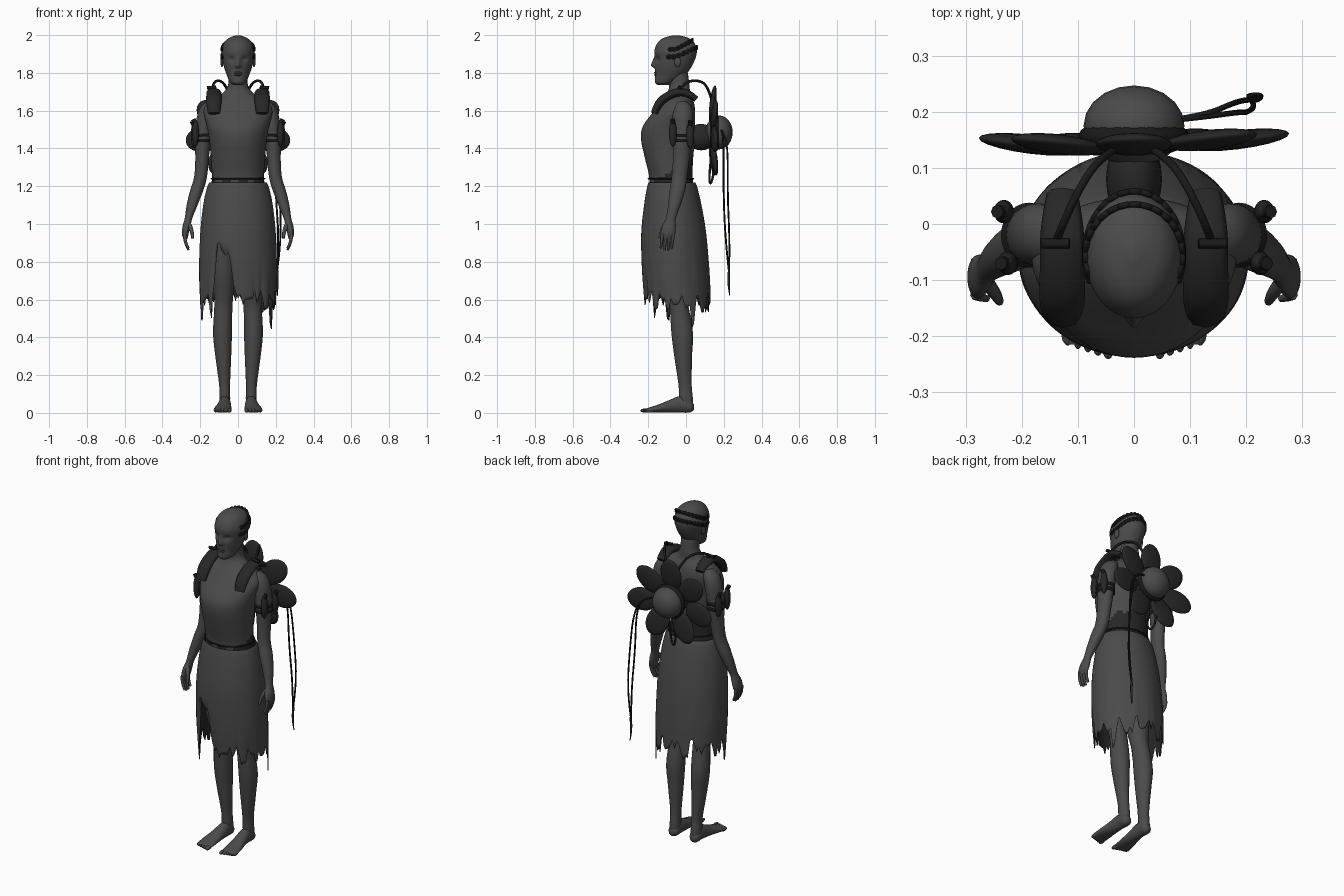
import bpy, bmesh, math, random
from mathutils import Matrix, Vector

if "Cube" in bpy.data.objects:
    bpy.data.objects.remove(bpy.data.objects["Cube"])
random.seed(4)


def material(name, v):
    m = bpy.data.materials.new(name)
    m.use_nodes = True
    m.diffuse_color = (v, v, v, 1)
    m.node_tree.nodes["Principled BSDF"].inputs["Base Color"].default_value = (v, v, v, 1)
    return m


GREY = material("ash grey", 0.07)
CHARCOAL = material("charcoal", 0.02)
BLACK = material("soft black", 0.01)


def finish(name, bm, mats, rule=None):
    """Turn a bmesh into a smooth object, colouring faces by an optional rule."""
    bmesh.ops.recalc_face_normals(bm, faces=bm.faces)
    for f in bm.faces:
        f.smooth = True
        if rule:
            f.material_index = rule(f.calc_center_median())
    me = bpy.data.meshes.new(name)
    bm.to_mesh(me)
    bm.free()
    for m in mats:
        me.materials.append(m)
    ob = bpy.data.objects.new(name, me)
    bpy.context.collection.objects.link(ob)
    return ob


def smooth_rings(rings, sub):
    """Catmull-Rom interpolation of the ring parameters."""
    out = []
    for i in range(len(rings) - 1):
        p = [rings[max(0, min(len(rings) - 1, i + k))] for k in (-1, 0, 1, 2)]
        for s in range(sub):
            t = s / sub
            out.append([0.5 * (2 * b + (c - a) * t + (2 * a - 5 * b + 4 * c - d) * t * t
                               + (3 * b - a - 3 * c + d) * t ** 3) for a, b, c, d in zip(*p)])
    return out + [list(rings[-1])]


def loft(name, rings, mats, seg=28, sub=4, warp=None, rule=None, cap=True):
    """Stack of ellipses, each given as (z, centre x, centre y, radius x, radius y)."""
    bm, loops = bmesh.new(), []
    for z, cx, cy, rx, ry in smooth_rings(rings, sub):
        loop = []
        for k in range(seg):
            a = math.tau * k / seg
            p = Vector((cx + rx * math.cos(a), cy + ry * math.sin(a), z))
            loop.append(bm.verts.new(warp(p, k) if warp else p))
        loops.append(loop)
    for lo, hi in zip(loops, loops[1:]):
        for k in range(seg):
            n = (k + 1) % seg
            bm.faces.new((lo[k], lo[n], hi[n], hi[k]))
    if cap:
        bm.faces.new(loops[0])
        bm.faces.new(loops[-1])
    return finish(name, bm, mats, rule)


def blob(name, loc, size, mat, rot=Matrix()):
    bm = bmesh.new()
    bmesh.ops.create_uvsphere(bm, u_segments=20, v_segments=12, radius=1)
    bm.transform(Matrix.Translation(loc) @ rot @ Matrix.Diagonal((*size, 1)))
    return finish(name, bm, [mat])


def cord(name, pts, r, mat, taper=None):
    cu = bpy.data.curves.new(name, "CURVE")
    cu.dimensions = "3D"
    cu.bevel_depth, cu.bevel_resolution, cu.resolution_u = r, 2, 6
    cu.use_fill_caps = True
    sp = cu.splines.new("NURBS")
    sp.points.add(len(pts) - 1)
    for i, p in enumerate(pts):
        sp.points[i].co = (*p, 1)
        sp.points[i].radius = taper[i] if taper else 1
    sp.use_endpoint_u, sp.order_u = True, 3
    cu.materials.append(mat)
    ob = bpy.data.objects.new(name, cu)
    bpy.context.collection.objects.link(ob)
    return ob


# Torso with neck; dark torn lining round the waist and lower back
loft("torso", [(1.16, 0, -.075, .145, .12), (1.25, 0, -.08, .138, .115), (1.35, 0, -.09, .143, .128),
               (1.45, 0, -.095, .153, .143), (1.52, 0, -.09, .165, .137), (1.6, 0, -.06, .182, .108),
               (1.65, 0, -.045, .15, .085), (1.69, 0, -.04, .085, .062), (1.73, 0, -.035, .054, .054),
               (1.8, 0, -.045, .05, .055)], [GREY, CHARCOAL], seg=48, sub=6,
     rule=lambda c: int(c.z < 1.225 + .75 * max(0, c.y + .15) + .012 * math.sin(70 * c.x)))


# Head with pressed-in eye sockets and a raised nose
def face(p, k):
    if p.y < -.08:
        socket = math.exp(-((abs(p.x) - .034) / .017) ** 2 - ((p.z - 1.872) / .014) ** 2)
        width = .009 + max(0, 1.875 - p.z) * .12
        nose = math.exp(-(p.x / width) ** 2) * max(0, 1 - abs(p.z - 1.838) / (.055 if p.z > 1.838 else .016))
        p.y += .012 * socket - .024 * nose
    return p


loft("head", [(1.735, 0, -.12, .02, .028), (1.75, 0, -.112, .042, .052), (1.79, 0, -.083, .06, .08),
              (1.83, 0, -.068, .074, .096), (1.88, 0, -.057, .084, .108), (1.92, 0, -.055, .086, .112),
              (1.96, 0, -.053, .073, .097), (1.985, 0, -.053, .048, .066), (1.999, 0, -.053, .01, .014)],
     [GREY], seg=72, sub=8, warp=face)
for z in (1.79, 1.801):
    blob("lip", (0, -.16, z), (.021, .009, .006), GREY)

# Braided headbands wrapped round the back of the skull
for side_z, back_z, ry, rx in ((1.925, 1.972, .09, .086), (1.885, 1.935, .113, .087)):
    for strand in (0, math.pi):
        pts = []
        for i in range(61):
            a = math.radians(-25 + 230 * i / 60)
            wave = .008 * math.sin(i * .9 + strand)
            lift = max(0, math.sin(a))
            pts.append((rx * math.cos(a), -.055 + ry * math.sin(a), side_z + (back_z - side_z) * lift + wave))
        cord("headband_braid", pts, .006, BLACK)


# Ragged skirt: every column of vertices gets its own hem height
SEG = 96
hem = []
for k in range(SEG):
    deg = 360 * k / SEG
    h = .6 + .035 * math.sin(k * .8) + random.uniform(-.05, .04)
    h += .27 * math.exp(-((deg - 247) / 17) ** 4)
    for tail, width, drop in ((28, 4, .19), (195, 5, .08), (60, 4, .1), (320, 4, .06), (225, 4, .07)):
        h -= drop * math.exp(-((deg - tail) / width) ** 2)
    hem.append(h)


def tear(p, k):
    fold = 1 + .012 * math.sin(k * .52) * max(0, 1.1 - p.z)
    p.x *= fold
    if p.z < .9:
        p.z = .9 - (.9 - p.z) * (.9 - hem[k]) / .3
    return p


skirt = loft("skirt", [(.6, 0, -.045, .2, .175), (.75, 0, -.055, .206, .178), (.95, 0, -.065, .2, .172),
                       (1.1, 0, -.07, .184, .152), (1.19, 0, -.073, .165, .134), (1.22, 0, -.075, .152, .124)],
             [GREY, CHARCOAL], seg=SEG, sub=5, warp=tear, cap=False)
lining = skirt.modifiers.new("lining", "SOLIDIFY")
lining.thickness, lining.offset, lining.material_offset = .005, -1, 1
cord("waist_cord", [(.142 * math.cos(a), -.08 + .12 * math.sin(a), 1.24)
                    for a in (math.tau * i / 24 for i in range(25))], .004, BLACK)

for s, side in ((1, "left"), (-1, "right")):
    # Arm and hand
    arm = [(.92, .278, -.098, .01, .026), (.95, .279, -.095, .018, .038), (.99, .272, -.09, .021, .036),
           (1.03, .262, -.08, .02, .026), (1.1, .243, -.062, .029, .033), (1.18, .218, -.045, .035, .041),
           (1.25, .198, -.035, .034, .041), (1.35, .19, -.025, .036, .044), (1.45, .186, -.02, .043, .051),
           (1.56, .172, -.018, .047, .055), (1.62, .155, -.018, .042, .046), (1.65, .14, -.02, .02, .022)]
    loft(side + "_arm", [(z, s * x, y, rx, ry) for z, x, y, rx, ry in arm], [GREY])
    for i in range(4):
        y, drop = -.125 + .019 * i, .01 * (i in (1, 2))
        cord(side + "_finger", [(s * .282, y, .95), (s * .285, y - .004, .91), (s * .262, y - .008, .872 - drop)],
             .009, GREY, (1.1, 1, .7))
    cord(side + "_thumb", [(s * .262, -.105, 1.0), (s * .242, -.13, .97), (s * .24, -.138, .925)],
         .011, GREY, (1.2, 1, .7))
    blob(side + "_ear", (s * .085, -.045, 1.86), (.008, .017, .03), GREY)

    # Upper arm bands and capsules
    for z in (1.44, 1.47):
        loft(side + "_arm_band", [(z - .007, s * .187, -.02, .05, .058), (z + .007, s * .187, -.02, .05, .058)],
             [BLACK], sub=1)
    for x, y, z in ((.225, -.07, 1.48), (.232, .022, 1.47)):
        blob(side + "_arm_capsule", (s * x, y, z), (.018, .021, .07), CHARCOAL)
        cord(side + "_capsule_clip", [(s * x, y, z + .05), (s * (x + .012), y, z + .075)], .012, BLACK)

    # Leg, foot and toes
    leg = [(.02, .07, .004, .028, .034), (.08, .07, 0, .029, .036), (.15, .071, -.005, .029, .035),
           (.3, .078, -.015, .042, .047), (.42, .082, -.02, .05, .057), (.55, .078, -.035, .048, .051),
           (.62, .076, -.05, .051, .053), (.75, .08, -.07, .067, .072), (.92, .085, -.08, .08, .085)]
    loft(side + "_leg", [(z, s * x, y, rx, ry) for z, x, y, rx, ry in leg], [GREY])
    foot = [(-.042, .07, .03, .012, .015), (-.02, .07, .034, .03, .032), (.03, .07, .045, .032, .044),
            (.09, .074, .034, .038, .033), (.15, .08, .022, .046, .021), (.2, .082, .014, .047, .013),
            (.215, .082, .012, .04, .009)]
    loft(side + "_foot", [(t, s * x, h, rx, rz) for t, x, h, rx, rz in foot], [GREY],
         warp=lambda p, k: Vector((p.x, -p.z, max(0, p.y))))
    for i in range(5):
        blob(side + "_toe", (s * (.046 + .018 * i), -.217 + .006 * i, .012), (.011 - .0007 * i, .024, .011), GREY)

    # Padded shoulder strap and the hoses that run to the back
    strap = cord(side + "_shoulder_strap", [(0, -.168, 1.585), (0, -.15, 1.64), (0, -.08, 1.69), (0, 0, 1.705),
                                            (0, .055, 1.66)], .022, CHARCOAL, (.8, 1.05, 1, 1, .7))
    strap.location.x, strap.scale.x = s * .128, 1.8
    cord(side + "_hose", [(s * .14, -.035, 1.69), (s * .135, -.02, 1.745), (s * .1, .06, 1.765),
                          (s * .06, .12, 1.73), (s * .015, .145, 1.62)], .007, BLACK)
    cord(side + "_hose_clip", [(s * .115, -.035, 1.725), (s * .165, -.035, 1.72)], .009, BLACK)

# Back flower: mount, hub, dome and petals
blob("flower_mount", (0, .08, 1.46), (.05, .08, .07), CHARCOAL)
turn = Matrix.Rotation(-math.pi / 2, 4, "X")
blob("flower_hub", (0, .155, 1.485), (.1, .038, .1), BLACK)
blob("flower_dome", (0, .175, 1.485), (.09, .072, .09), GREY)
for i, (deg, reach) in enumerate(((90, .165), (38, .17), (142, .17), (-8, .185), (188, .185), (-58, .155), (238, .155))):
    a = math.radians(deg)
    rot = Matrix.Rotation(-a, 4, "Y") @ Matrix.Rotation(.12, 4, "Z")
    blob("petal", (reach * math.cos(a), .142 + .008 * (i % 2), 1.475 + reach * math.sin(a)),
         (.095, .017, .068), CHARCOAL, rot)

# Hanging cords: a short loop behind the back and a long trailing pair
cord("short_cord", [(-.03, .14, 1.45), (-.04, .15, 1.28), (-.01, .13, 1.2), (.02, .12, 1.25), (.02, .14, 1.42)],
     .006, BLACK)
for d in (0, .022):
    cord("long_cord", [(.02, .18, 1.5), (.12, .19, 1.5), (.19, .2 + d, 1.42), (.2 + d, .198 + d, 1.15),
                       (.218 + d / 2, .21 + d, .9), (.205, .228, .74)], .005, BLACK)
cord("cord_tassel", [(.21, .228, .76), (.205, .222, .7), (.21, .232, .62)], .01, CHARCOAL, (.5, 1, .2))
